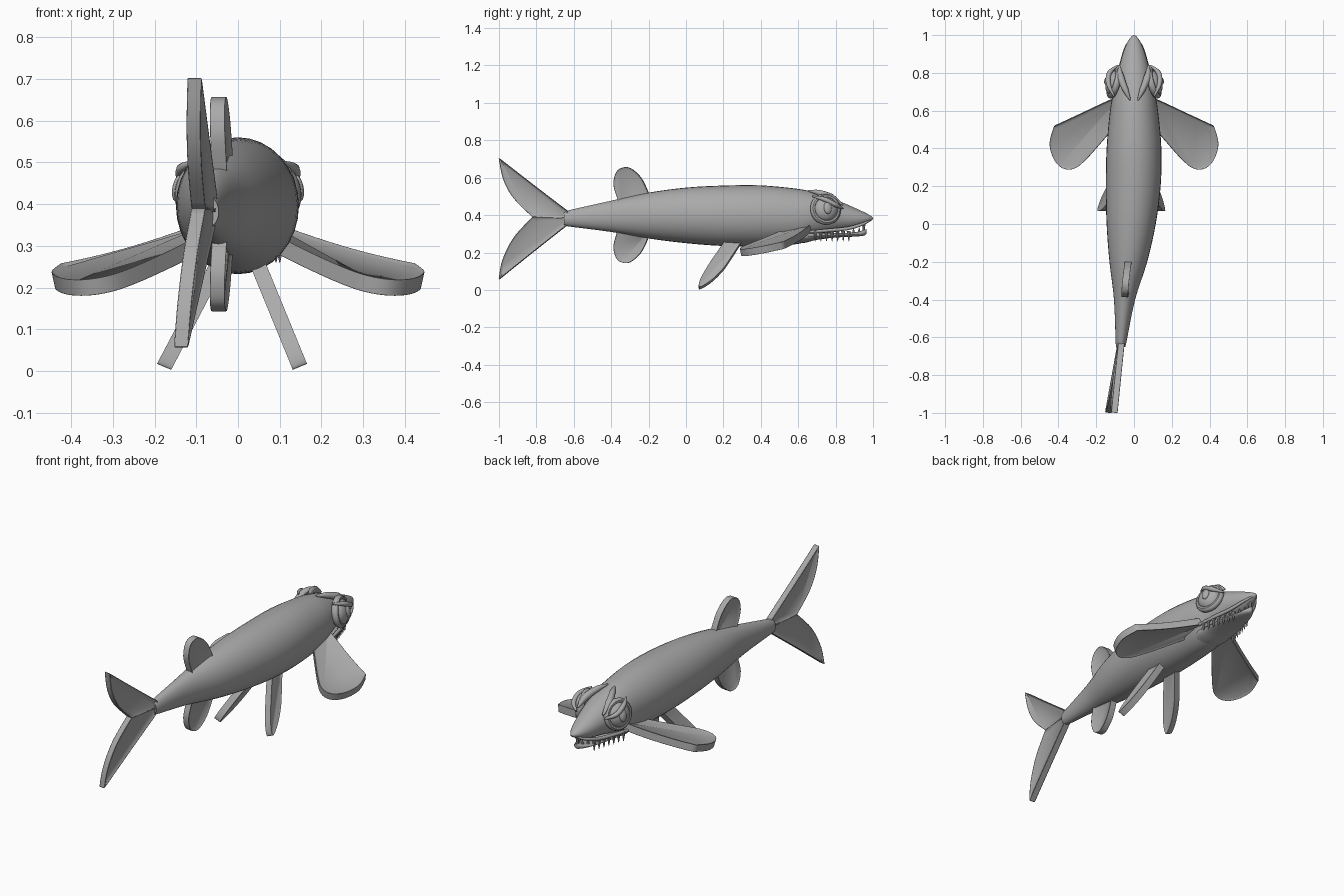
import bpy, bmesh, math
from mathutils import Vector

if "Cube" in bpy.data.objects:
    bpy.data.objects.remove(bpy.data.objects["Cube"])

grey = bpy.data.materials.new("plain grey")
grey.diffuse_color = (0.4, 0.4, 0.4, 1)
grey.use_nodes = True
grey.node_tree.nodes["Principled BSDF"].inputs["Base Color"].default_value = grey.diffuse_color


def finish(name, bm, angle=40):
    bmesh.ops.recalc_face_normals(bm, faces=bm.faces[:])
    me = bpy.data.meshes.new(name)
    bm.to_mesh(me)
    bm.free()
    ob = bpy.data.objects.new(name, me)
    bpy.context.collection.objects.link(ob)
    me.materials.append(grey)
    bpy.ops.object.select_all(action='DESELECT')
    ob.select_set(True)
    bpy.context.view_layer.objects.active = ob
    bpy.ops.object.shade_smooth_by_angle(angle=math.radians(angle))
    return ob


def spline(pts, steps=5):
    """Smooth open curve through points; a repeated point makes a corner."""
    pts = [Vector(p) for p in pts]
    out = []
    for i in range(len(pts) - 1):
        a, b, c, d = pts[max(i - 1, 0)], pts[i], pts[i + 1], pts[min(i + 2, len(pts) - 1)]
        if (b - c).length < 1e-6:
            continue
        for k in range(steps):
            t = k / steps
            out.append(0.5 * (2 * b + (c - a) * t + (2 * a - 5 * b + 4 * c - d) * t * t
                              + (3 * b - a - 3 * c + d) * t ** 3))
    return out + [pts[-1]]


def skin(bm, rings):
    loops = [[bm.verts.new(p) for p in r] for r in rings]
    for r, s in zip(loops, loops[1:]):
        for i in range(len(r)):
            j = (i + 1) % len(r)
            bm.faces.new((r[i], r[j], s[j], s[i]))
    bm.faces.new(loops[0])
    bm.faces.new(loops[-1])


def body_loft(name, stations, n=32):
    """Stations are y, centre x, half width, top z, bottom z."""
    bm = bmesh.new()
    rings = []
    for y, cx, w, top, bot in spline([s for s in stations], 4):
        mid, h = (top + bot) / 2, (top - bot) / 2
        rings.append([(cx + w * math.cos(2 * math.pi * i / n), y,
                       mid + h * math.sin(2 * math.pi * i / n)) for i in range(n)])
    skin(bm, rings)
    return finish(name, bm)


def fin(name, outline, place, axis, thick, dish=0.008):
    """Slab from a flat outline, with a raised rim around dished sides."""
    bm = bmesh.new()
    off = Vector(axis).normalized() * thick / 2
    pts = [Vector(place(u, v)) for u, v in spline(outline)]
    front = [bm.verts.new(p + off) for p in pts]
    back = [bm.verts.new(p - off) for p in pts]
    n = len(pts)
    for i in range(n):
        j = (i + 1) % n
        bm.faces.new((front[i], front[j], back[j], back[i]))
    sides = [bm.faces.new(front), bm.faces.new(back[::-1])]
    bmesh.ops.recalc_face_normals(bm, faces=bm.faces[:])
    bmesh.ops.inset_individual(bm, faces=sides, thickness=0.012, depth=-dish)
    ob = finish(name, bm, 50)
    bev = ob.modifiers.new("soft rim", 'BEVEL')
    bev.width, bev.segments, bev.limit_method = 0.004, 2, 'ANGLE'
    bev.angle_limit = math.radians(50)


def tube(name, path, radii, n=10, flat=1.0):
    bm = bmesh.new()
    rings = []
    pts = spline(path, 4)
    for k, p in enumerate(pts):
        t = (pts[min(k + 1, len(pts) - 1)] - pts[max(k - 1, 0)]).normalized()
        a = t.cross(Vector((0, 0, 1))).normalized()
        b = a.cross(t)
        f = k / (len(pts) - 1) * (len(radii) - 1)
        i = min(int(f), len(radii) - 2)
        r = radii[i] + (radii[i + 1] - radii[i]) * (f - i)
        rings.append([p + a * r * math.cos(2 * math.pi * j / n)
                      + b * r * flat * math.sin(2 * math.pi * j / n) for j in range(n)])
    skin(bm, rings)
    finish(name, bm)


# Body with upper snout
body_loft("body", [
    (-0.645, -0.07, 0.024, 0.417, 0.347), (-0.63, -0.069, 0.028, 0.425, 0.34),
    (-0.4, -0.05, 0.056, 0.477, 0.31), (-0.2, -0.03, 0.1, 0.52, 0.275),
    (0, -0.015, 0.13, 0.547, 0.25), (0.2, -0.004, 0.145, 0.558, 0.235),
    (0.4, 0, 0.145, 0.559, 0.233), (0.6, 0, 0.127, 0.54, 0.246),
    (0.7, 0, 0.108, 0.518, 0.285), (0.8, 0, 0.086, 0.483, 0.31),
    (0.9, 0, 0.06, 0.44, 0.328), (0.96, 0, 0.036, 0.412, 0.352),
    (0.99, 0, 0.016, 0.395, 0.37), (1.0, 0, 0.003, 0.385, 0.38)])

# Lower jaw
body_loft("lower_jaw", [
    (0.5, 0, 0.06, 0.36, 0.25), (0.62, 0, 0.085, 0.33, 0.25),
    (0.7, 0, 0.083, 0.31, 0.268), (0.8, 0, 0.07, 0.305, 0.28),
    (0.9, 0, 0.045, 0.308, 0.285), (0.95, 0, 0.022, 0.32, 0.29),
    (0.965, 0, 0.006, 0.325, 0.3)], 20)


# Tail fin lobes, swept to one side
def tail_place(y, z):
    return (-0.07 + 0.14 * (y + 0.64) + 0.05 * (z - 0.38), y, z)


fin("upper_tail_fin", [(-0.63, 0.42), (-0.63, 0.42), (-0.82, 0.565), (-1, 0.705), (-1, 0.705),
                       (-0.975, 0.59), (-0.92, 0.49), (-0.82, 0.39), (-0.82, 0.39), (-0.63, 0.38)],
    tail_place, (1, -0.14, 0), 0.038)
fin("lower_tail_fin", [(-0.63, 0.35), (-0.63, 0.35), (-0.82, 0.2), (-1, 0.055), (-1, 0.055),
                       (-0.98, 0.16), (-0.92, 0.28), (-0.82, 0.39), (-0.82, 0.39), (-0.63, 0.39)],
    tail_place, (1, -0.14, 0), 0.038)

# Dorsal and anal fins share one outline
back_fin = [(-0.19, 0.48), (-0.205, 0.53), (-0.24, 0.6), (-0.29, 0.647), (-0.33, 0.656),
            (-0.37, 0.633), (-0.387, 0.57), (-0.37, 0.5), (-0.35, 0.45)]
for name, flip in (("dorsal_fin", 1), ("anal_fin", -1)):
    fin(name, back_fin,
        lambda y, z: (-0.03 + 0.09 * (y + 0.2) - 0.03 * (z - 0.5), y,
                      0.4 + flip * (z - 0.4)), (1, -0.09, 0), 0.038)

for s, side in ((1, "right"), (-1, "left")):
    # Broad pectoral fin
    fin(side + "_pectoral_fin",
        [(0.08, 0.67), (0.13, 0.655), (0.28, 0.585), (0.42, 0.52), (0.42, 0.52), (0.443, 0.43),
         (0.42, 0.345), (0.37, 0.297), (0.31, 0.298), (0.25, 0.345), (0.14, 0.47), (0.08, 0.54)],
        lambda x, y: (s * x, y, 0.32 + 0.2 * (y - 0.66) - 0.27 * (x - 0.13) + 0.3 * (x - 0.13) ** 2),
        (s * 0.22, -0.2, 1), 0.042)

    # Narrow pelvic fin
    fin(side + "_pelvic_fin",
        [(0.21, 0.26), (0.3, 0.26), (0.3, 0.26), (0.245, 0.175), (0.2, 0.11), (0.14, 0.05),
         (0.085, 0.014), (0.068, 0.016), (0.08, 0.06), (0.13, 0.145)],
        lambda y, z: (s * (0.05 + (0.25 - z) * 0.41) - (0.03 if s < 0 else 0) * (1 - z / 0.26), y, z),
        (s, 0, 0.41), 0.037, 0.004)

    # Eye: ball, rim and raised pupil, facing outward and a little forward
    look = Vector((s, 0.3, 0.2)).normalized()
    rot = look.to_track_quat('Z', 'Y').to_matrix().to_4x4()
    centre = Vector((s * 0.1, 0.745, 0.43))
    for name, size, flat, push in (("eyeball", 0.066, 0.62, 0.008), ("pupil", 0.022, 0.6, 0.046)):
        bm = bmesh.new()
        bmesh.ops.create_uvsphere(bm, u_segments=24, v_segments=14, radius=size)
        for v in bm.verts:
            v.co.z *= flat
            if name == "pupil":
                v.co.y *= 1.5
        bm.transform(rot)
        bmesh.ops.translate(bm, verts=bm.verts, vec=centre + look * push)
        finish(side + "_" + name, bm)
    bm = bmesh.new()
    rings = []
    for i in range(33):
        a = 2 * math.pi * i / 32
        rings.append([centre + rot.to_3x3() @ Vector((
            math.cos(a) * (0.07 + 0.015 * math.cos(b)), math.sin(a) * (0.07 + 0.015 * math.cos(b)),
            0.004 + 0.018 * math.sin(b))) for b in [2 * math.pi * k / 10 for k in range(10)]])
    skin(bm, rings)
    finish(side + "_eye_rim", bm)

    # Slanted brow, sweeping back to a point over the head
    tube(side + "_brow", [(s * 0.02, 0.655, 0.53), (s * 0.045, 0.71, 0.52),
                          (s * 0.07, 0.775, 0.495), (s * 0.078, 0.84, 0.455)],
         [0.003, 0.016, 0.02, 0.004])
    tube(side + "_eyelid", [(s * 0.085, 0.84, 0.435), (s * 0.13, 0.8, 0.455),
                            (s * 0.135, 0.74, 0.485), (s * 0.105, 0.675, 0.5)],
         [0.004, 0.013, 0.013, 0.004])

    # Lip ridge along the upper jaw
    tube(side + "_lip", [(s * 0.105, 0.66, 0.31), (s * 0.088, 0.76, 0.318), (s * 0.064, 0.86, 0.328),
                         (s * 0.04, 0.94, 0.35), (s * 0.012, 0.985, 0.373)], [0.008, 0.01, 0.009, 0.004])

    # Nostril slit
    tube(side + "_nostril", [(s * 0.056, 0.88, 0.4), (s * 0.05, 0.905, 0.398), (s * 0.038, 0.935, 0.39)],
         [0.002, 0.005, 0.002], 8)

    # Teeth: upper row hangs outside the lower jaw, lower ones stand up in front
    teeth = [(0.69 + 0.03 * i, 0.315, -0.055) for i in range(7)]
    teeth += [(0.95, 0.352, -0.045), (0.895, 0.295, 0.035), (0.925, 0.3, 0.033), (0.95, 0.305, 0.035)]
    for i, (y, z, length) in enumerate(teeth):
        x = s * (0.1 - 0.3 * (y - 0.69) - 0.3 * max(y - 0.88, 0))
        if length > 0:
            x *= 0.75
        tube(f"{side}_tooth_{i + 1}", [(x, y, z), (x, y + 0.001, z + length)], [0.011, 0.001], 8)
